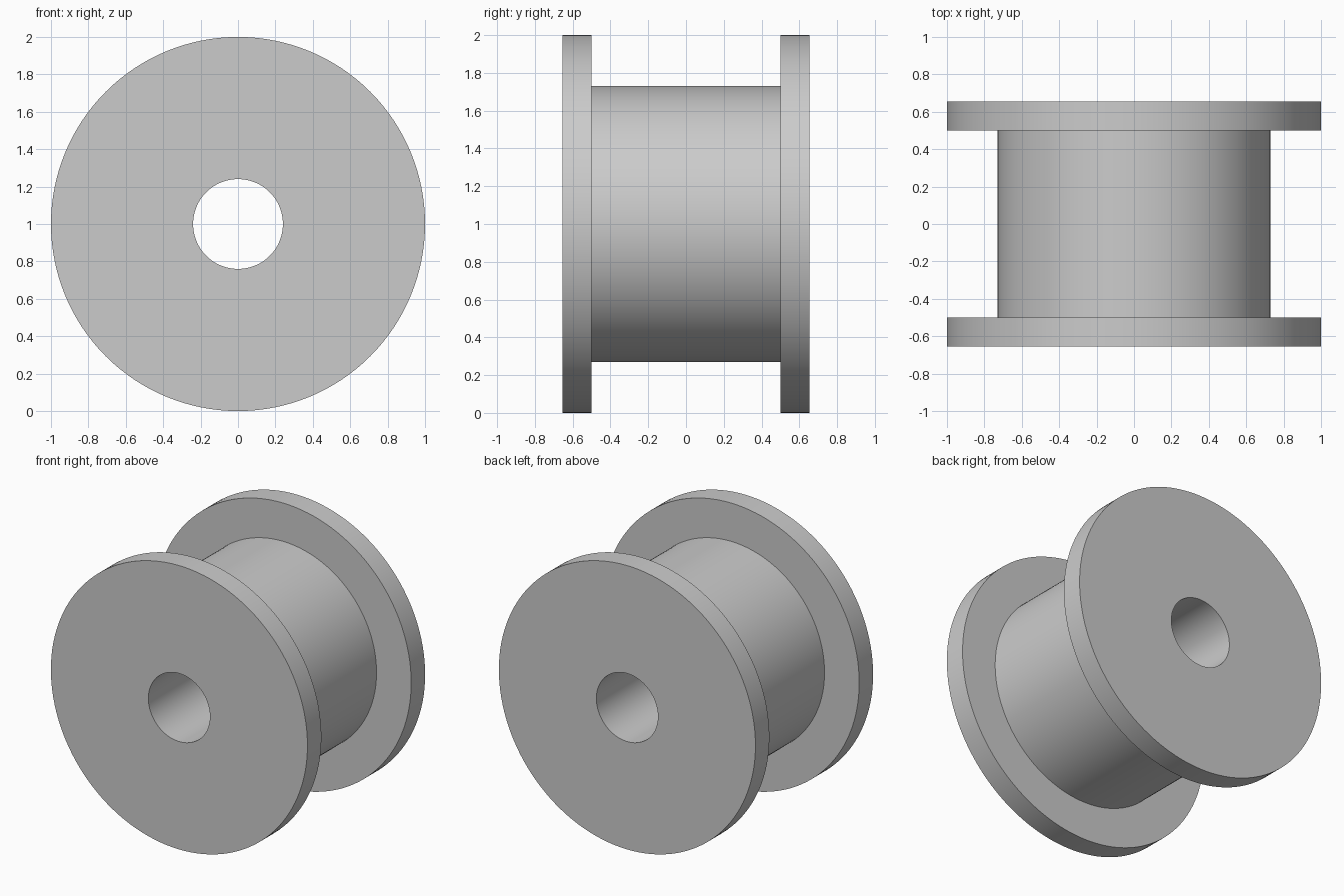
import bpy
import bmesh
import math
from mathutils import Matrix, Vector

cube = bpy.data.objects.get("Cube")
if cube:
    bpy.data.objects.remove(cube, do_unlink=True)

SEGMENTS = 128
FLANGE_R, DRUM_R, BORE_R = 1.0, 0.73, 0.24
INNER_Y, OUTER_Y = 0.5, 0.655

# Plain grey material
grey = bpy.data.materials.new("plain grey")
grey.use_nodes = True
colour = (0.6, 0.6, 0.6, 1.0)
grey.diffuse_color = colour
grey.node_tree.nodes["Principled BSDF"].inputs["Base Color"].default_value = colour

# Half of the spool section as (radius, y), mirrored to close the loop
half = [(BORE_R, OUTER_Y), (FLANGE_R, OUTER_Y), (FLANGE_R, INNER_Y), (DRUM_R, INNER_Y)]
profile = half + [(r, -y) for r, y in reversed(half)]

# Spool: two flanges, drum and through bore, turned about the y axis
bm = bmesh.new()
rings = []
for i in range(SEGMENTS):
    turn = Matrix.Rotation(math.tau * i / SEGMENTS, 3, 'Y')
    rings.append([bm.verts.new(turn @ Vector((r, y, 0))) for r, y in profile])
for i, ring in enumerate(rings):
    following = rings[(i + 1) % SEGMENTS]
    for j in range(len(profile)):
        k = (j + 1) % len(profile)
        bm.faces.new((ring[j], ring[k], following[k], following[j]))
bmesh.ops.recalc_face_normals(bm, faces=bm.faces)

mesh = bpy.data.meshes.new("spool")
bm.to_mesh(mesh)
bm.free()
mesh.materials.append(grey)
spool = bpy.data.objects.new("spool", mesh)
spool.location.z = FLANGE_R
bpy.context.collection.objects.link(spool)

# Smooth round walls with crisp rims
bpy.ops.object.select_all(action='DESELECT')
spool.select_set(True)
bpy.context.view_layer.objects.active = spool
bpy.ops.object.shade_smooth_by_angle(angle=math.radians(30))
